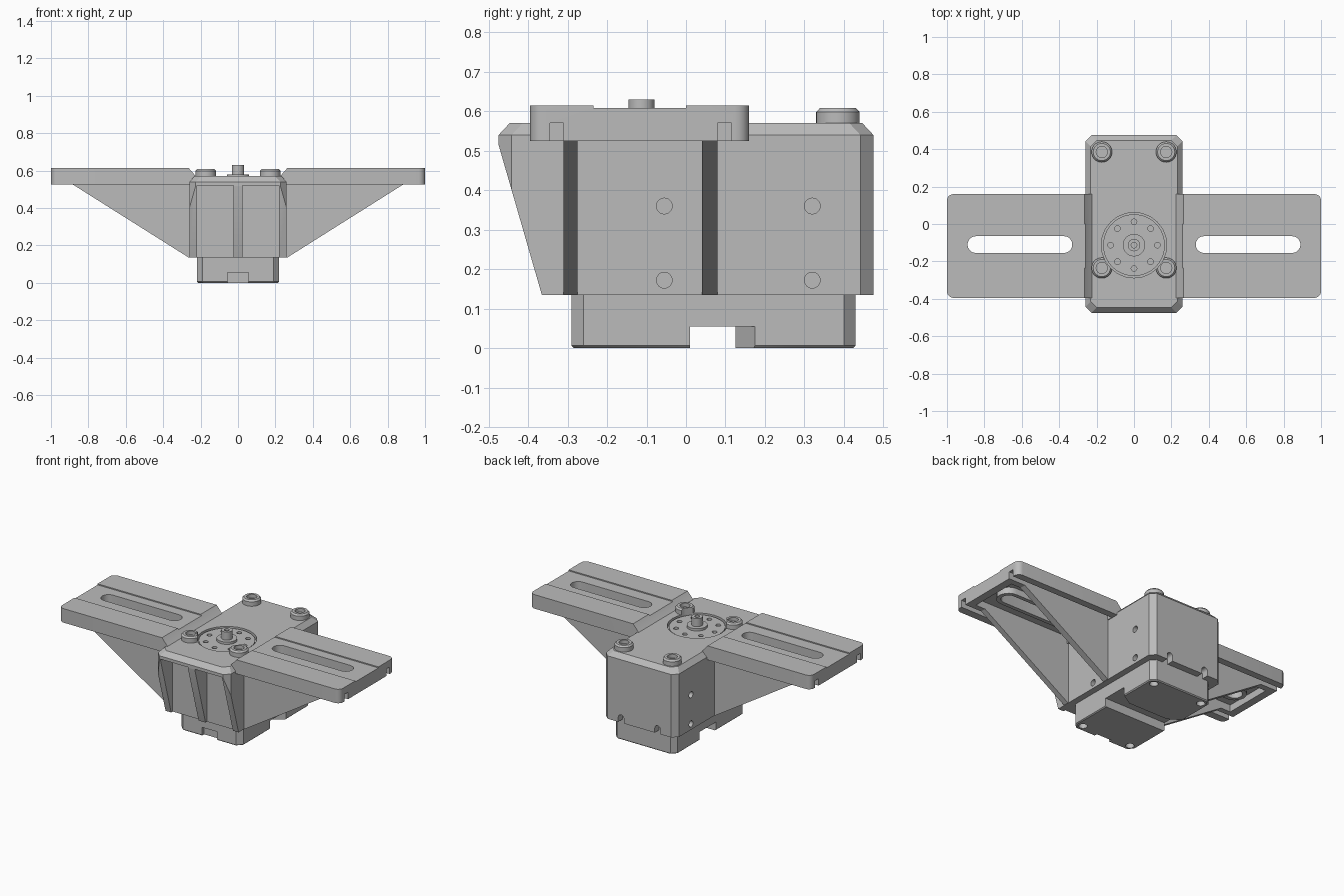
import bpy, bmesh
from math import sin, cos, pi, atan2
from mathutils import Vector, Matrix

cube = bpy.data.objects.get("Cube")
if cube:
    bpy.data.objects.remove(cube, do_unlink=True)

grey = bpy.data.materials.new("light_grey")
grey.use_nodes = True
colour = (0.5, 0.5, 0.5, 1)
grey.diffuse_color = colour
grey.node_tree.nodes["Principled BSDF"].inputs["Base Color"].default_value = colour
cutters = []


def finish(name, bm):
    bmesh.ops.recalc_face_normals(bm, faces=bm.faces)
    me = bpy.data.meshes.new(name)
    bm.to_mesh(me)
    bm.free()
    me.materials.append(grey)
    ob = bpy.data.objects.new(name, me)
    bpy.context.collection.objects.link(ob)
    return ob


def prism(name, pts, axis, lo, hi, round_end=0):
    """Extrude a 2D outline along an axis, optionally rounding its outer corners."""
    place = {"X": lambda p, d: (d, p[0], p[1]),
             "Y": lambda p, d: (p[0], d, p[1]),
             "Z": lambda p, d: (p[0], p[1], d)}[axis]
    bm = bmesh.new()
    face = bm.faces.new([bm.verts.new(place(p, lo)) for p in pts])
    ext = bmesh.ops.extrude_face_region(bm, geom=[face])
    step = Vector(place((0, 0), hi - lo))
    bmesh.ops.translate(bm, vec=step, verts=[v for v in ext["geom"] if isinstance(v, bmesh.types.BMVert)])
    if round_end:
        ends = [e for e in bm.edges if all(abs(v.co.x) > 0.99 for v in e.verts)
                and abs(e.verts[0].co.z - e.verts[1].co.z) > 0.01]
        bmesh.ops.bevel(bm, geom=ends, offset=round_end, segments=5, profile=0.5, affect="EDGES")
    return finish(name, bm)


def box(name, x0, x1, y0, y1, z0, z1):
    return prism(name, [(x0, y0), (x1, y0), (x1, y1), (x0, y1)], "Z", z0, z1)


def stack(name, hx, y0, y1, c, levels):
    """Block with chamfered corners, built from (height, inset) levels."""
    bm = bmesh.new()
    rings = []
    for z, i in levels:
        X, a, b = hx - i, y0 + i, y1 - i
        plan = [(X - c, a), (X, a + c), (X, b - c), (X - c, b),
                (c - X, b), (-X, b - c), (-X, a + c), (c - X, a)]
        rings.append([bm.verts.new((x, y, z)) for x, y in plan])
    for r, s in zip(rings, rings[1:]):
        for k in range(8):
            bm.faces.new((r[k], r[k - 1], s[k - 1], s[k]))
    bm.faces.new(rings[0])
    bm.faces.new(rings[-1])
    return finish(name, bm)


def lathe(name, profile, centre, axis="Z", steps=40):
    bm = bmesh.new()
    vs = [bm.verts.new((r, 0, z)) for r, z in profile]
    es = [bm.edges.new(p) for p in zip(vs, vs[1:])]
    bmesh.ops.spin(bm, geom=vs + es, cent=(0, 0, 0), axis=(0, 0, 1), angle=2 * pi, steps=steps)
    bmesh.ops.remove_doubles(bm, verts=bm.verts, dist=0.0001)
    if axis == "X":
        bm.transform(Matrix.Rotation(pi / 2, 4, "Y"))
    bm.transform(Matrix.Translation(centre))
    return finish(name, bm)


def rod(name, r, lo, hi, centre, axis="Z"):
    return lathe(name, [(0, lo), (r, lo), (r, hi), (0, hi)], centre, axis, 24)


def slot(a, b, r, n=10):
    """Outline with round ends at a and b."""
    t = atan2(b[1] - a[1], b[0] - a[0])
    pts = []
    for (x, y), start in ((b, t - pi / 2), (a, t + pi / 2)):
        pts += [(x + r * cos(start + pi * k / n), y + r * sin(start + pi * k / n)) for k in range(n + 1)]
    return pts


def cut(target, *tools):
    bpy.context.view_layer.objects.active = target
    for tool in tools:
        tool.hide_render = True
        if tool not in cutters:
            cutters.append(tool)
        mod = target.modifiers.new("cut", "BOOLEAN")
        mod.operation, mod.solver, mod.object = "DIFFERENCE", "EXACT", tool
        bpy.ops.object.modifier_apply(modifier=mod.name)


AXLE = (0, -0.113, 0)

# Housing with chamfered edges, a raked front and recessed front panels
housing = stack("housing", 0.26, -0.475, 0.475, 0.033, [(0.135, 0), (0.54, 0), (0.57, 0.028)])
recess = rod("recess_cutter", 0.175, 0.545, 0.7, AXLE)
rake = prism("rake_cutter", [(-0.475, 0.515), (-0.361, 0.12), (-0.6, 0.12), (-0.6, 0.515)], "X", -0.4, 0.4)
cut(housing, recess, rake)
for s in (-1, 1):
    cut(housing, box("panel_cutter", *sorted((s * 0.025, s * 0.22)), -0.6, -0.35, 0.1, 0.52))
    for y in (-0.055, 0.32):
        for z in (0.172, 0.36):
            cut(housing, rod("side_hole_cutter", 0.02, -0.04, 0.04, (s * 0.26, y, z), "X"))
    notch = slot((s * 0.13, 0.1), (s * 0.13, 0.165), 0.02)
    cut(housing, prism("back_notch_cutter", notch, "Y", 0.43, 0.6))

# Lower motor case with a stepped gap underneath and corner screw holes
case = stack("motor_case", 0.22, -0.29, 0.43, 0.03, [(0, 0.006), (0.006, 0), (0.14, 0)])
gap = [(-0.3, 0.01), (0.3, 0.01), (0.3, 0.175), (0.22, 0.175), (0.14, 0.125),
       (-0.14, 0.125), (-0.22, 0.175), (-0.3, 0.175)]
cut(case, prism("gap_cutter", gap, "Z", -0.1, 0.055),
    box("front_notch_cutter", -0.055, 0.055, -0.4, -0.265, -0.1, 0.055))
for x in (-0.175, 0.175):
    for y in (-0.245, 0.385):
        cut(case, rod("screw_hole_cutter", 0.025, -0.1, 0.04, (x, y, 0)))

# Output disc with hub, hollow post and a ring of holes
disc = lathe("output_disc", [(0, 0.535), (0.165, 0.535), (0.165, 0.563), (0.06, 0.563), (0.06, 0.578),
                             (0.033, 0.578), (0.033, 0.63), (0.015, 0.63), (0.015, 0.6), (0, 0.6)], AXLE)
for k in range(8):
    a = k * pi / 4
    spot = (AXLE[0] + 0.125 * cos(a), AXLE[1] + 0.125 * sin(a), 0)
    cut(disc, rod("disc_hole_cutter", 0.015, 0.545, 0.7, spot))

for s, side in ((1, "left"), (-1, "right")):
    # Screw bosses on top of the housing
    for y, end in ((-0.235, "front"), (0.385, "back")):
        boss = lathe(f"{side}_{end}_boss", [(0, 0.56), (0.055, 0.56), (0.055, 0.598), (0.046, 0.608),
                                            (0.03, 0.608), (0.03, 0.585), (0, 0.585)], (s * 0.172, y, 0))
        if end == "front":
            cut(boss, recess)

    # Mounting wing with sloped inner edge, top channel, lower grooves and pocket
    outline = [(0.21, 0.525), (1, 0.525), (1, 0.615), (0.265, 0.615), (0.225, 0.57), (0.21, 0.56)]
    wing = prism(f"{side}_wing", [(s * x, z) for x, z in outline], "Y", -0.395, 0.16, 0.035)

    def span(name, x0, x1, *rest):
        return box(name, *sorted((s * x0, s * x1)), *rest)

    cut(wing, span("channel_cutter", 0.1, 1.1, -0.235, 0, 0.608, 0.7),
        span("pocket_cutter", 0.27, 0.95, -0.275, 0.04, 0.4, 0.57))
    for y in (-0.345, 0.08):
        cut(wing, span("groove_cutter", 0.265, 1.1, y, y + 0.035, 0.4, 0.57))

    # Long slot with a rim below
    a, b = (s * 0.375, -0.11), (s * 0.845, -0.11)
    rim = prism(f"{side}_slot_rim", slot(a, b, 0.07), "Z", 0.53, 0.59)
    hole = prism("slot_cutter", slot(a, b, 0.045), "Z", 0.3, 0.8)
    cut(wing, hole)
    cut(rim, hole)

    # Triangular gussets under the wing
    tri = [(s * x, z) for x, z in ((0.24, 0.136), (0.265, 0.136), (0.89, 0.53), (0.24, 0.53))]
    prism(f"{side}_front_gusset", tri, "Y", -0.31, -0.275)
    prism(f"{side}_back_gusset", tri, "Y", 0.04, 0.08)

for tool in cutters:
    bpy.data.objects.remove(tool, do_unlink=True)

# Smooth the round parts, keep edges sharp
for ob in bpy.context.scene.objects:
    ob.select_set(ob.type == "MESH")
bpy.context.view_layer.objects.active = housing
bpy.ops.object.shade_smooth_by_angle(angle=pi / 6)
